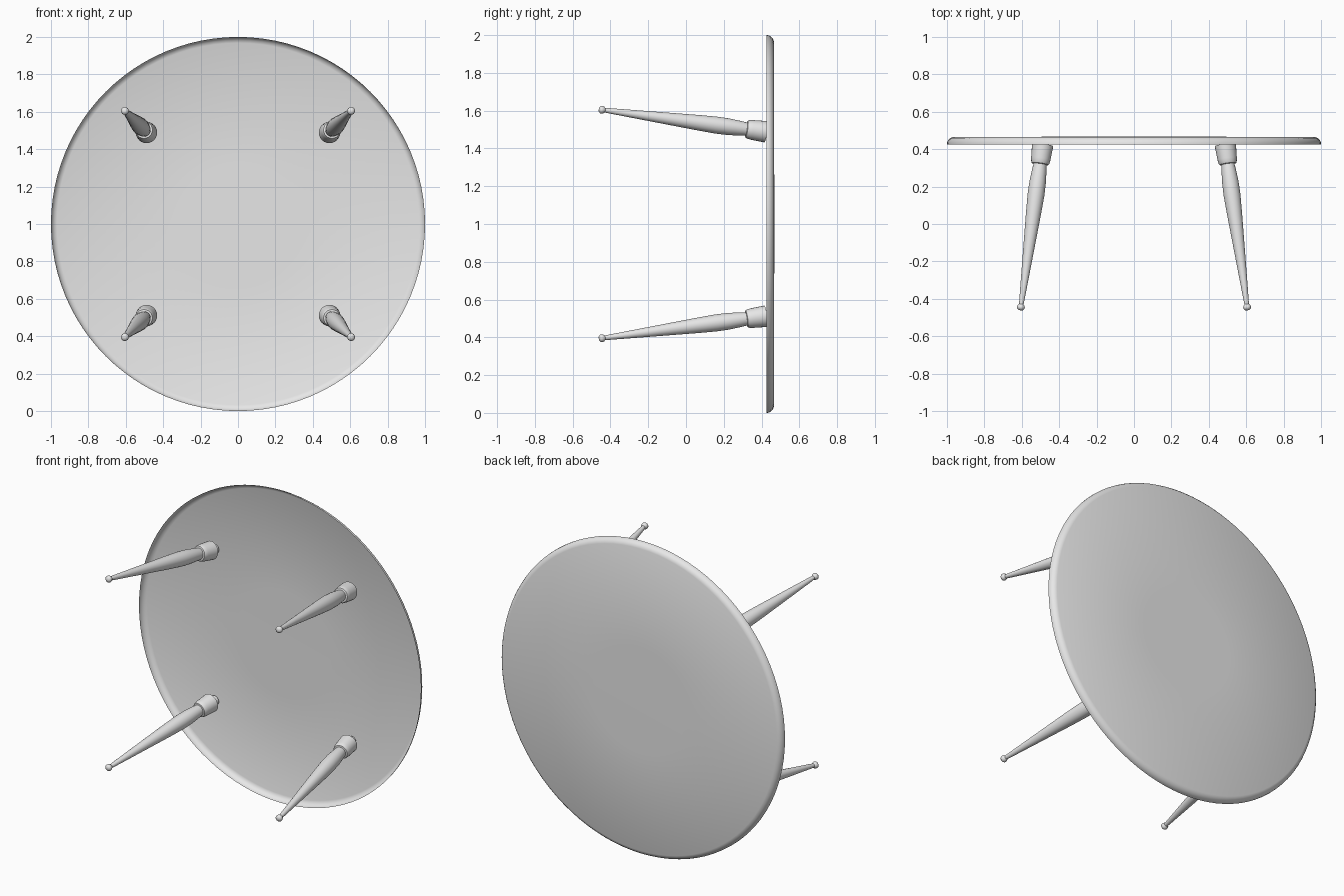
import bpy, bmesh, math
from mathutils import Vector

cube = bpy.data.objects.get("Cube")
if cube:
    bpy.data.objects.remove(cube, do_unlink=True)

# One plain grey for everything
grey = bpy.data.materials.new("plain_grey")
grey.use_nodes = True
grey.diffuse_color = (0.8, 0.8, 0.8, 1)
grey.node_tree.nodes["Principled BSDF"].inputs["Base Color"].default_value = (0.8, 0.8, 0.8, 1)


def lathe(name, profile, base, axis, sides, sharp=40):
    """Turn (radius, height) points around an axis that starts at base."""
    bm = bmesh.new()
    verts = [bm.verts.new((r, 0, h)) for r, h in profile]
    edges = [bm.edges.new(pair) for pair in zip(verts, verts[1:])]
    bmesh.ops.spin(bm, geom=verts + edges, cent=(0, 0, 0), axis=(0, 0, 1),
                   angle=math.tau, steps=sides, use_duplicate=False)
    bmesh.ops.remove_doubles(bm, verts=bm.verts, dist=0.0002)
    bmesh.ops.recalc_face_normals(bm, faces=bm.faces)
    mesh = bpy.data.meshes.new(name)
    bm.to_mesh(mesh)
    bm.free()
    for poly in mesh.polygons:
        poly.use_smooth = True
    mesh.set_sharp_from_angle(angle=math.radians(sharp))
    mesh.materials.append(grey)
    obj = bpy.data.objects.new(name, mesh)
    obj.location = base
    obj.rotation_mode = 'QUATERNION'
    obj.rotation_quaternion = Vector(axis).to_track_quat('Z', 'Y')
    bpy.context.collection.objects.link(obj)
    return obj


# Round tabletop: a thin dish, open on the leg side, with a rolled rim
top_profile = [(1.0, 0), (0.999, 0.012), (0.993, 0.024), (0.983, 0.034),
               (0.968, 0.04), (0.33, 0.042), (0, 0.043)]
lathe("tabletop", top_profile, (0, 0.425, 1), (0, 1, 0), 96)

# Turned leg: ball foot, swelling shaft, collar and a dowel into the top
leg_profile = [(0, 0), (0.012, 0.002), (0.02, 0.01), (0.021, 0.018),
               (0.018, 0.027), (0.012, 0.034), (0.014, 0.06), (0.022, 0.2),
               (0.031, 0.36), (0.04, 0.52), (0.045, 0.63), (0.044, 0.7),
               (0.039, 0.76), (0.035, 0.795), (0.045, 0.797), (0.049, 0.806),
               (0.052, 0.825), (0.057, 0.9), (0.03, 0.9), (0.03, 0.937),
               (0, 0.937)]
for side, sx in (("left", 1), ("right", -1)):
    for level, sz in (("upper", 1), ("lower", -1)):
        foot = Vector((sx * 0.607, -0.462, 1 + sz * 0.607))
        head = Vector((sx * 0.488, 0.425, 1 + sz * 0.488))
        lathe(f"{level}_{side}_leg", leg_profile, foot, head - foot, 24)
